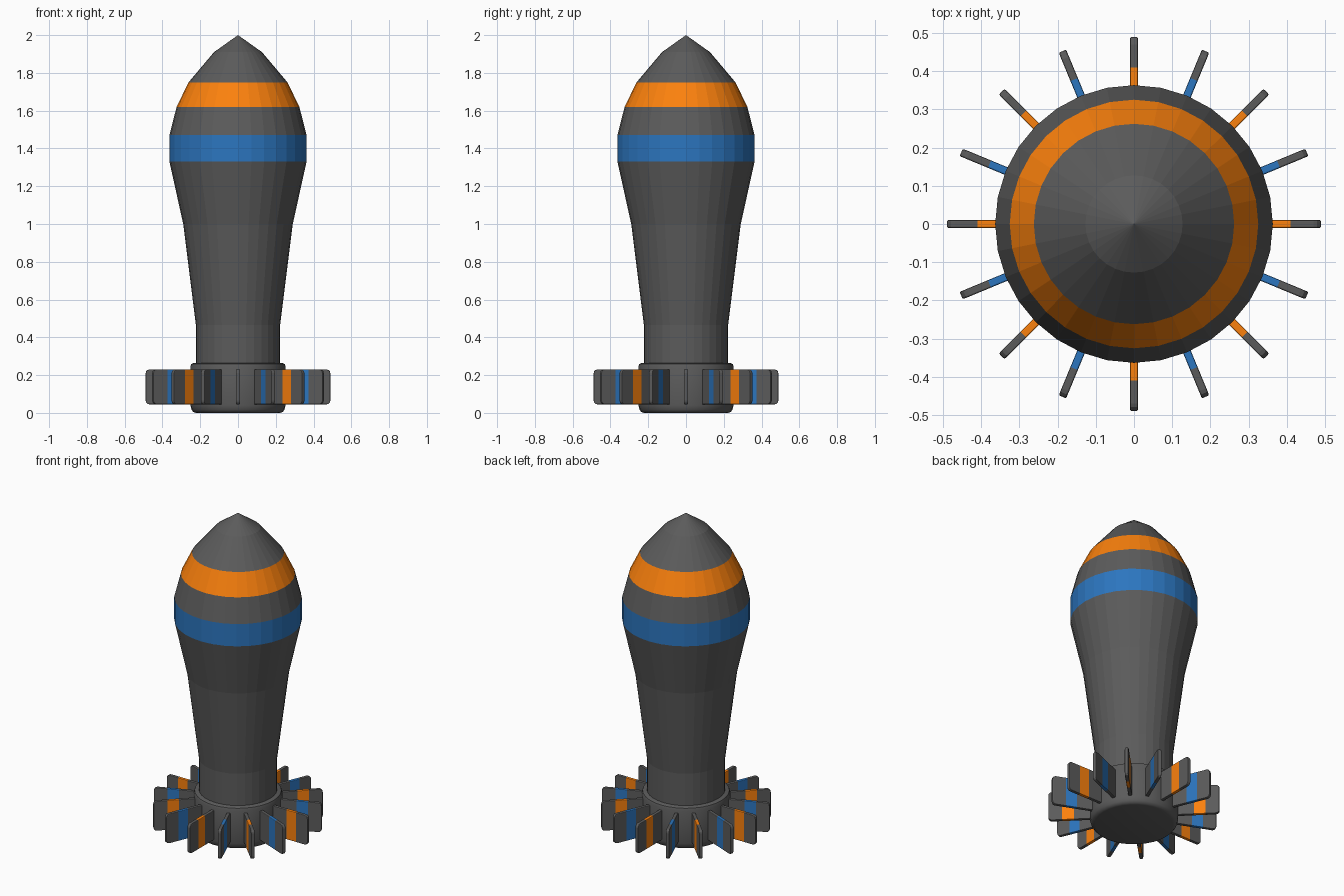
import bpy, bmesh, math
from mathutils import Matrix

if "Cube" in bpy.data.objects:
    bpy.data.objects.remove(bpy.data.objects["Cube"])

def material(name, rgb):
    m = bpy.data.materials.new(name)
    m.diffuse_color = (*rgb, 1)
    m.use_nodes = True
    m.node_tree.nodes["Principled BSDF"].inputs["Base Color"].default_value = m.diffuse_color
    return m

ORANGE = material("orange", (0.97, 0.22, 0.004))
BLUE = material("blue", (0.025, 0.18, 0.52))
DARK = material("dark_grey", (0.105, 0.105, 0.105))

def finish(bm, name, mats):
    bmesh.ops.recalc_face_normals(bm, faces=bm.faces)
    me = bpy.data.meshes.new(name)
    bm.to_mesh(me)
    bm.free()
    for m in mats:
        me.materials.append(m)
    return me

def add(name, me):
    ob = bpy.data.objects.new(name, me)
    bpy.context.collection.objects.link(ob)
    return ob

def lathe(name, profile, mats, bands={}, sides=32):
    """Revolve (radius, z) points; bands maps a profile segment to a material slot."""
    bm = bmesh.new()
    rings = []
    for r, z in profile:
        if r == 0:
            rings.append([bm.verts.new((0, 0, z))] * sides)
        else:
            rings.append([bm.verts.new((r * math.cos(a), r * math.sin(a), z))
                          for a in (2 * math.pi * i / sides for i in range(sides))])
    for k in range(len(rings) - 1):
        lo, hi = rings[k], rings[k + 1]
        for i in range(sides):
            j = (i + 1) % sides
            vs = list(dict.fromkeys((lo[i], lo[j], hi[j], hi[i])))
            bm.faces.new(vs).material_index = bands.get(k, 0)
    if profile[0][0] > 0:
        bm.faces.new(rings[0][::-1])
    if profile[-1][0] > 0:
        bm.faces.new(rings[-1])
    return add(name, finish(bm, name, mats))

# Faceted body with an orange and a blue band
lathe("body",
      [(0.223, 0.2), (0.223, 0.465), (0.29, 1.0), (0.363, 1.33), (0.363, 1.47),
       (0.325, 1.62), (0.262, 1.75), (0.127, 1.91), (0, 2.0)],
      [DARK, ORANGE, BLUE], {3: 2, 5: 1})

# Tail collar with rounded rims
collar = lathe("tail_collar",
               [(0.222, 0), (0.236, 0.004), (0.246, 0.016), (0.252, 0.04),
                (0.252, 0.245), (0.247, 0.259), (0.235, 0.265)], [DARK])
for p in collar.data.polygons:
    p.use_smooth = len(p.vertices) == 4
collar.data.set_sharp_from_angle(angle=math.radians(40))

# Radial fin: rounded plate with a painted stripe
def fin_mesh(name, paint):
    r0, r1, z0, z1, t = 0.20, 0.489, 0.045, 0.23, 0.021
    bm = bmesh.new()
    bmesh.ops.create_cube(bm, size=1, matrix=Matrix.Translation(((r0 + r1) / 2, 0, (z0 + z1) / 2))
                          @ Matrix.Diagonal((r1 - r0, t, z1 - z0, 1)))
    corners = [e for e in bm.edges if abs(e.verts[0].co.y - e.verts[1].co.y) > t / 2]
    bmesh.ops.bevel(bm, geom=corners, offset=0.02, segments=3, profile=0.5, affect='EDGES')
    rim = [e for e in bm.edges if abs(e.verts[0].co.y - e.verts[1].co.y) < t / 2]
    bmesh.ops.bevel(bm, geom=rim, offset=0.004, segments=2, profile=0.5, affect='EDGES')
    for x in (0.343, 0.409):
        bmesh.ops.bisect_plane(bm, geom=bm.verts[:] + bm.edges[:] + bm.faces[:],
                               plane_co=(x, 0, 0), plane_no=(1, 0, 0))
    for f in bm.faces:
        f.material_index = int(0.343 < f.calc_center_median().x < 0.409)
    return finish(bm, name, [DARK, paint])

fins = [fin_mesh("fin_orange", ORANGE), fin_mesh("fin_blue", BLUE)]
for i in range(16):
    add(f"fin_{i + 1}", fins[i % 2]).rotation_euler.z = i * math.pi / 8
